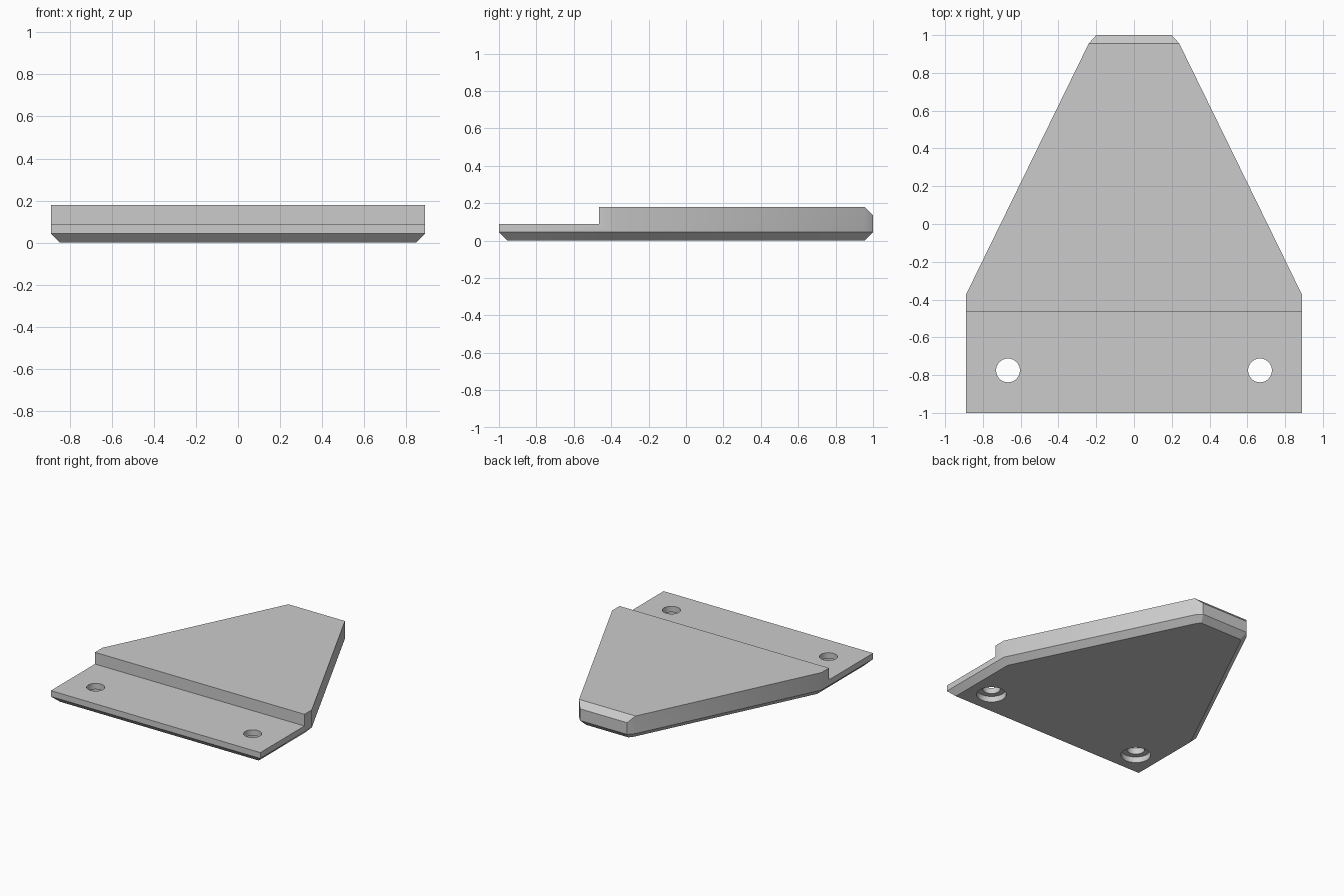
import bpy, bmesh
from mathutils import Matrix, Vector

if "Cube" in bpy.data.objects:
    bpy.data.objects.remove(bpy.data.objects["Cube"])

HEIGHT = 0.18
CHAMFER = 0.045
STEP_Y, STEP_Z = -0.465, 0.09

# Single plain grey material
grey = bpy.data.materials.new("plain grey")
grey.use_nodes = True
grey.diffuse_color = (0.6, 0.6, 0.6, 1)
grey.node_tree.nodes["Principled BSDF"].inputs["Base Color"].default_value = (0.6, 0.6, 0.6, 1)


def make_object(name, bm):
    bmesh.ops.recalc_face_normals(bm, faces=bm.faces)
    mesh = bpy.data.meshes.new(name)
    bm.to_mesh(mesh)
    bm.free()
    mesh.materials.append(grey)
    obj = bpy.data.objects.new(name, mesh)
    bpy.context.collection.objects.link(obj)
    return obj


def cylinder(name, x, y, radius, z0, z1):
    bm = bmesh.new()
    bmesh.ops.create_cone(bm, cap_ends=True, segments=48, radius1=radius, radius2=radius,
                          depth=z1 - z0, matrix=Matrix.Translation((x, y, (z0 + z1) / 2)))
    return make_object(name, bm)


def cut(target, cutter):
    cutter.hide_render = True
    mod = target.modifiers.new("cut", 'BOOLEAN')
    mod.operation = 'DIFFERENCE'
    mod.solver = 'EXACT'
    mod.object = cutter
    bpy.context.view_layer.objects.active = target
    bpy.ops.object.modifier_apply(modifier=mod.name)
    bpy.data.objects.remove(cutter)


# Tapered plate: mirrored half outline, extruded upwards
half = [(0.89, -1), (0.89, -0.375), (0.24, 0.955), (0.2, 1)]
outline = half + [(-x, y) for x, y in reversed(half)]
bm = bmesh.new()
base = bm.faces.new([bm.verts.new((x, y, 0)) for x, y in outline])
top = bmesh.ops.extrude_face_region(bm, geom=[base], use_keep_orig=True)["geom"]
bmesh.ops.translate(bm, vec=(0, 0, HEIGHT), verts=[g for g in top if isinstance(g, bmesh.types.BMVert)])
bmesh.ops.recalc_face_normals(bm, faces=bm.faces)

# Chamfer around the underside
rim = [e for e in bm.edges if all(v.co.z < 0.001 for v in e.verts)]
bmesh.ops.bevel(bm, geom=rim, offset=CHAMFER, segments=1, affect='EDGES')

# Sloped upper edge at the narrow end
bmesh.ops.bisect_plane(bm, geom=bm.verts[:] + bm.edges[:] + bm.faces[:],
                       plane_co=Vector((0, 1 - CHAMFER, HEIGHT)), plane_no=Vector((0, 1, 1)),
                       clear_outer=True, dist=1e-5)
bmesh.ops.holes_fill(bm, edges=[e for e in bm.edges if e.is_boundary], sides=0)
bmesh.ops.dissolve_degenerate(bm, dist=1e-5, edges=bm.edges)
plate = make_object("tapered_plate", bm)

# Lowered mounting ledge along the front
bm = bmesh.new()
bmesh.ops.create_cube(bm, size=1, matrix=Matrix.Translation((0, STEP_Y - 0.5, STEP_Z + 0.5))
                      @ Matrix.Diagonal((3, 1, 1, 1)))
cut(plate, make_object("ledge_cutter", bm))

# Screw holes, counterbored from below
for x in (-0.667, 0.667):
    cut(plate, cylinder("hole_cutter", x, -0.775, 0.063, -0.1, 0.3))
    cut(plate, cylinder("counterbore_cutter", x, -0.775, 0.105, -0.1, 0.045))

bpy.ops.object.select_all(action='DESELECT')
plate.select_set(True)
bpy.context.view_layer.objects.active = plate
bpy.ops.object.shade_smooth_by_angle()
